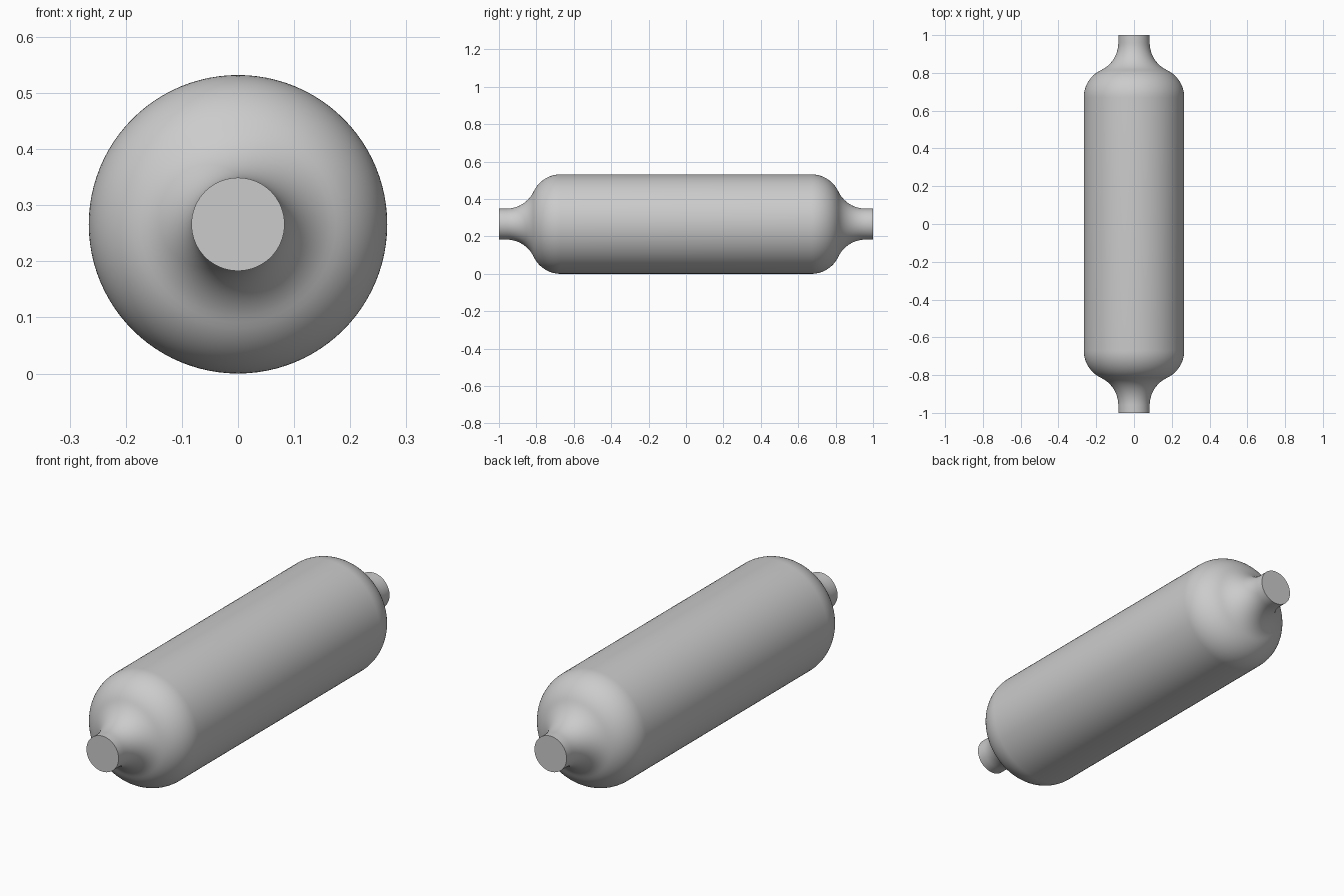
import bpy
import bmesh
from math import sin, cos, acos, pi, radians
from mathutils import Matrix, Vector

cube = bpy.data.objects.get("Cube")
if cube:
    bpy.data.objects.remove(cube, do_unlink=True)

BODY_R, NECK_R = 0.266, 0.083   # body and neck radii
FILLET = 0.16                   # radius of both shoulder arcs
SHOULDER_Y, END_Y = 0.67, 1.0
ARC_STEPS, SIDES = 14, 96

grey = bpy.data.materials.new("plain grey")
grey.use_nodes = True
colour = (0.6, 0.6, 0.6, 1)
grey.diffuse_color = colour
grey.node_tree.nodes["Principled BSDF"].inputs["Base Color"].default_value = colour


def half_profile():
    """(radius, y) from the body's shoulder to the neck's end."""
    outer_r = BODY_R - FILLET
    turn = acos((NECK_R + FILLET - outer_r) / (2 * FILLET))
    neck_y = SHOULDER_Y + 2 * FILLET * sin(turn)
    angles = [turn * i / ARC_STEPS for i in range(ARC_STEPS + 1)]
    convex = [(outer_r + FILLET * cos(a), SHOULDER_Y + FILLET * sin(a)) for a in angles]
    concave = [(NECK_R + FILLET - FILLET * cos(a), neck_y - FILLET * sin(a))
               for a in reversed(angles[:-1])]
    return convex + concave + [(NECK_R, END_Y)]


# Revolve the mirrored profile around the y axis
half = half_profile()
profile = [(r, -y) for r, y in reversed(half)] + half
bm = bmesh.new()
rings = []
for r, y in profile:
    rings.append([bm.verts.new((r * cos(2 * pi * i / SIDES), y, r * sin(2 * pi * i / SIDES)))
                  for i in range(SIDES)])
for a, b in zip(rings, rings[1:]):
    for i in range(SIDES):
        j = (i + 1) % SIDES
        bm.faces.new((a[i], b[i], b[j], a[j]))

# Flat neck ends
bm.faces.new(rings[0])
bm.faces.new(rings[-1])
bmesh.ops.recalc_face_normals(bm, faces=bm.faces)
bmesh.ops.translate(bm, verts=bm.verts, vec=(0, 0, BODY_R))

mesh = bpy.data.meshes.new("rolling_pin_body")
bm.to_mesh(mesh)
bm.free()
mesh.materials.append(grey)
body = bpy.data.objects.new("rolling_pin_body", mesh)
bpy.context.collection.objects.link(body)

bpy.ops.object.select_all(action="DESELECT")
body.select_set(True)
bpy.context.view_layer.objects.active = body
bpy.ops.object.shade_smooth_by_angle(angle=radians(40))
